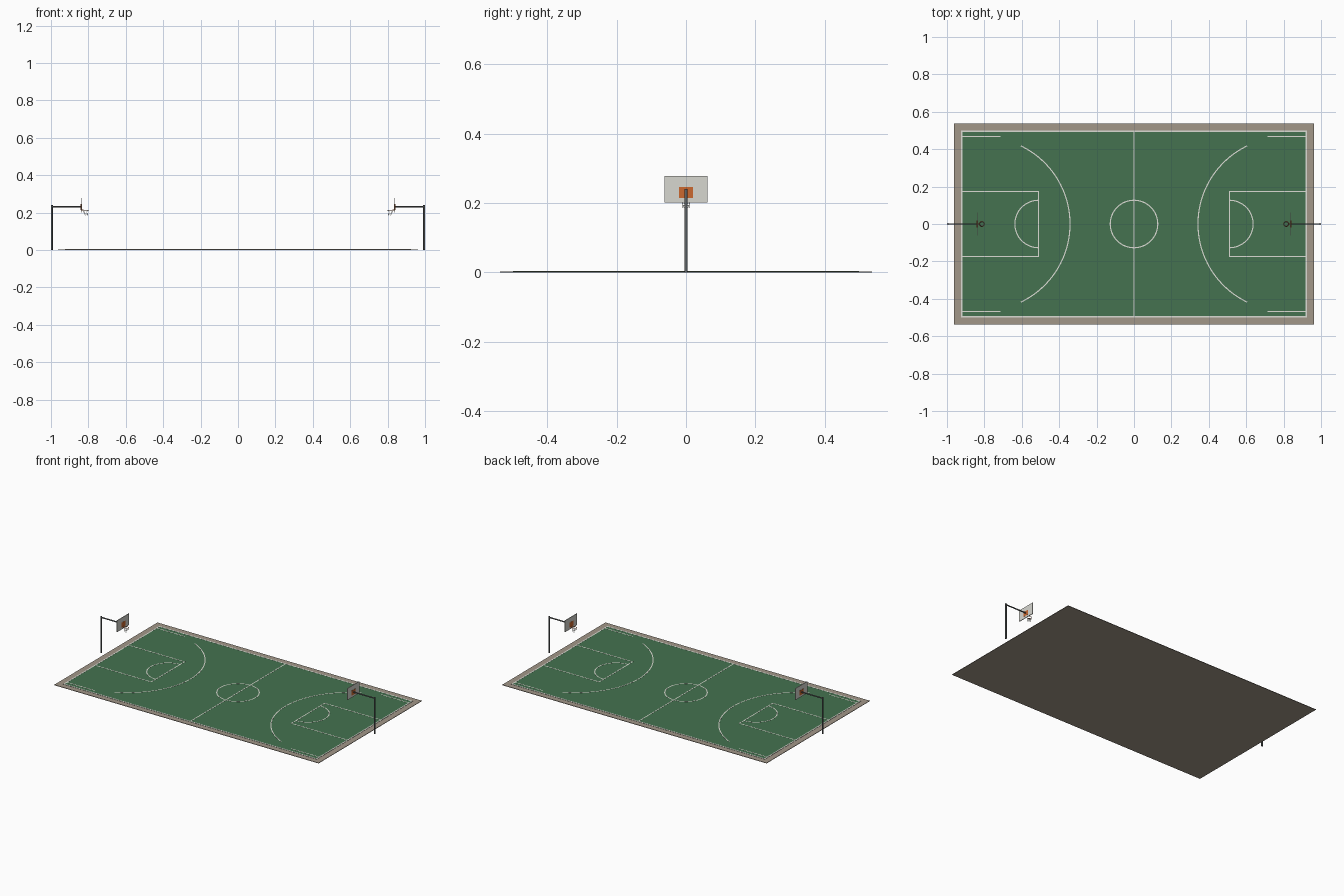
import bpy, bmesh, math
from mathutils import Vector

if "Cube" in bpy.data.objects:
    bpy.data.objects.remove(bpy.data.objects["Cube"])


def material(name, rgb):
    m = bpy.data.materials.new(name)
    m.diffuse_color = (*rgb, 1)
    m.use_nodes = True
    m.node_tree.nodes["Principled BSDF"].inputs["Base Color"].default_value = m.diffuse_color
    return m


TAN = material("tan_concrete", (0.36, 0.31, 0.25))
GREEN = material("court_green", (0.058, 0.17, 0.08))
WHITE = material("line_white", (0.72, 0.72, 0.66))
STEEL = material("dark_steel", (0.12, 0.13, 0.13))
BOARD = material("board_white", (0.68, 0.68, 0.63))
ORANGE = material("orange", (0.6, 0.14, 0.03))

LINE_Z, LINE_H = 0.0038, 0.0007


def finish(bm, name, mat, smooth=False):
    bmesh.ops.recalc_face_normals(bm, faces=bm.faces)
    me = bpy.data.meshes.new(name)
    bm.to_mesh(me)
    bm.free()
    ob = bpy.data.objects.new(name, me)
    bpy.context.collection.objects.link(ob)
    me.materials.append(mat)
    if smooth:
        bpy.context.view_layer.objects.active = ob
        ob.select_set(True)
        bpy.ops.object.shade_smooth_by_angle()
        ob.select_set(False)
    return ob


def box(name, mat, x, y, z):
    """Box from (min, max) ranges."""
    bm = bmesh.new()
    bmesh.ops.create_cube(bm, size=1)
    for v in bm.verts:
        v.co = Vector([(a + b) / 2 + c * abs(b - a) for (a, b), c in zip((x, y, z), v.co)])
    return finish(bm, name, mat)


def rod(name, mat, a, b, r, sides=16):
    a, b = Vector(a), Vector(b)
    bm = bmesh.new()
    bmesh.ops.create_cone(bm, cap_ends=True, segments=sides, radius1=r, radius2=r, depth=(b - a).length)
    rot = (b - a).to_track_quat('Z', 'Y')
    for v in bm.verts:
        v.co = rot @ v.co + (a + b) / 2
    return finish(bm, name, mat, True)


def line(name, x0, y0, x1, y1, w=0.006):
    """Straight painted line along x or y."""
    h = w / 2
    return box(name, WHITE, (min(x0, x1) - h, max(x0, x1) + h),
               (min(y0, y1) - h, max(y0, y1) + h), (LINE_Z, LINE_Z + LINE_H))


def arc(name, cx, r, a0, a1, n=48, w=0.006):
    """Curved painted line centred on (cx, 0)."""
    bm = bmesh.new()
    rows = []
    for i in range(n + 1):
        t = math.radians(a0 + (a1 - a0) * i / n)
        rows.append([bm.verts.new((cx + q * math.cos(t), q * math.sin(t), LINE_Z))
                     for q in (r - w / 2, r + w / 2)])
    for p, q in zip(rows, rows[1:]):
        bm.faces.new((p[0], p[1], q[1], q[0]))
    bmesh.ops.remove_doubles(bm, verts=bm.verts, dist=1e-5)
    ext = bmesh.ops.extrude_face_region(bm, geom=bm.faces[:])
    for g in ext["geom"]:
        if isinstance(g, bmesh.types.BMVert):
            g.co.z += LINE_H
    return finish(bm, name, WHITE)


def rim(name, cx, z, R, r, n=24, m=8):
    bm = bmesh.new()
    v = [[bm.verts.new((cx + (R + r * math.cos(b)) * math.cos(a),
                        (R + r * math.cos(b)) * math.sin(a), z + r * math.sin(b)))
          for b in [2 * math.pi * j / m for j in range(m)]]
         for a in [2 * math.pi * i / n for i in range(n)]]
    for i in range(n):
        for j in range(m):
            k, l = (i + 1) % n, (j + 1) % m
            bm.faces.new((v[i][j], v[k][j], v[k][l], v[i][l]))
    return finish(bm, name, ORANGE, True)


def net(name, cx, profile, n=8):
    """Diamond mesh sleeve turned into cords by a wireframe modifier."""
    bm = bmesh.new()
    v = [[bm.verts.new((cx + r * math.cos(2 * math.pi * (i + 0.5 * (k % 2)) / n),
                        r * math.sin(2 * math.pi * (i + 0.5 * (k % 2)) / n), z))
          for i in range(n)] for k, (r, z) in enumerate(profile)]
    for k in range(len(profile) - 2):
        s = k % 2
        for i in range(n):
            bm.faces.new((v[k][i], v[k + 1][(i + s - 1) % n], v[k + 2][i], v[k + 1][(i + s) % n]))
    ob = finish(bm, name, WHITE)
    mod = ob.modifiers.new("cords", 'WIREFRAME')
    mod.thickness = 0.0011
    mod.use_even_offset = False
    return ob


# Ground slab and playing surface
box("slab", TAN, (-0.963, 0.963), (-0.537, 0.537), (0, 0.003))
box("playing_surface", GREEN, (-0.924, 0.924), (-0.5, 0.5), (0.001, 0.004))

# Boundary and centre markings
for s in (-1, 1):
    line("side_line", -0.92, s * 0.496, 0.92, s * 0.496, 0.008)
    line("end_line", s * 0.92, -0.496, s * 0.92, 0.496, 0.008)
line("half_line", 0, -0.496, 0, 0.496)
arc("centre_circle", 0, 0.127, 0, 360, 64)

for s in (-1, 1):
    face = 0 if s < 0 else 180
    # Key, free throw arc and three point markings
    for t in (-1, 1):
        line("key_side", s * 0.92, t * 0.174, s * 0.51, t * 0.174)
        line("corner_line", s * 0.92, t * 0.467, s * 0.718, t * 0.467)
    line("free_throw_line", s * 0.51, -0.174, s * 0.51, 0.174)
    arc("free_throw_arc", s * 0.51, 0.127, face + 90, face + 270, 32)
    arc("three_point_arc", s * 0.805, 0.463, face - 64.5, face + 64.5)

    # Post, arm and backboard
    rod("post", STEEL, (s * 0.995, 0, 0), (s * 0.995, 0, 0.24), 0.005)
    rod("arm", STEEL, (s * 0.995, 0, 0.233), (s * 0.838, 0, 0.233), 0.004)
    box("backboard", BOARD, (s * 0.840, s * 0.836), (-0.0625, 0.0625), (0.202, 0.278))
    box("target_square", ORANGE, (s * 0.841, s * 0.835), (-0.02, 0.02), (0.215, 0.247))

    # Hoop and net
    box("rim_bracket", ORANGE, (s * 0.836, s * 0.826), (-0.004, 0.004), (0.212, 0.216))
    rim("rim", s * 0.813, 0.214, 0.014, 0.0013)
    net("net", s * 0.813, [(0.014, 0.214), (0.0128, 0.208), (0.0115, 0.202),
                           (0.0105, 0.196), (0.0098, 0.191), (0.010, 0.186)])
